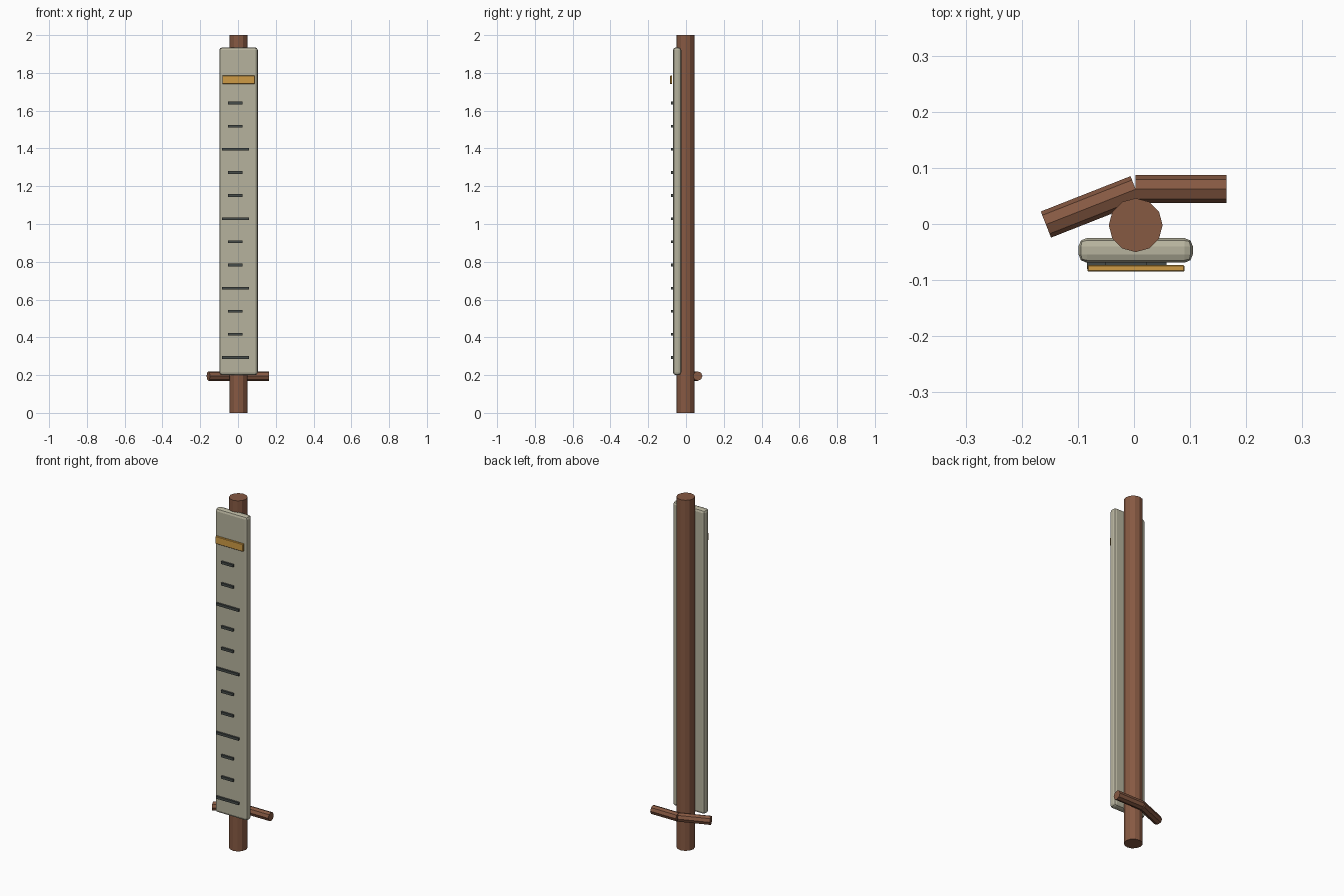
import bpy
from mathutils import Vector

if "Cube" in bpy.data.objects:
    bpy.data.objects.remove(bpy.data.objects["Cube"])


def material(name, rgb):
    m = bpy.data.materials.new(name)
    m.diffuse_color = (*rgb, 1)
    m.use_nodes = True
    m.node_tree.nodes["Principled BSDF"].inputs["Base Color"].default_value = m.diffuse_color
    return m


WOOD = material("wood", (0.24, 0.10, 0.055))
PANEL = material("panel", (0.47, 0.45, 0.34))
DARK = material("dark", (0.06, 0.07, 0.065))
AMBER = material("amber", (0.62, 0.33, 0.06))


def box(name, lo, hi, mat, bevel=0, segments=2):
    lo, hi = Vector(lo), Vector(hi)
    bpy.ops.mesh.primitive_cube_add(size=1, location=(lo + hi) / 2)
    o = bpy.context.object
    o.name = name
    o.scale = hi - lo
    bpy.ops.object.transform_apply(location=False, rotation=False, scale=True)
    o.data.materials.append(mat)
    if bevel:
        b = o.modifiers.new("bevel", "BEVEL")
        b.width, b.segments = bevel, segments
    return o


def rod(name, a, b, radius, sides, mat):
    a, b = Vector(a), Vector(b)
    bpy.ops.mesh.primitive_cylinder_add(vertices=sides, radius=radius,
                                        depth=(b - a).length, location=(a + b) / 2)
    o = bpy.context.object
    o.name = name
    o.rotation_euler = (b - a).to_track_quat('Z', 'Y').to_euler()
    o.data.materials.append(mat)
    return o


# Upright post
rod("post", (0.003, -0.002, 0), (0.003, -0.002, 2), 0.048, 12, WOOD)

# Bent cross bar behind the post
rod("cross_bar_right", (0.003, 0.062, 0.195), (0.165, 0.062, 0.195), 0.025, 8, WOOD)
rod("cross_bar_left", (0.003, 0.062, 0.195), (-0.157, -0.001, 0.195), 0.025, 8, WOOD)

# Gauge board
box("gauge_board", (-0.099, -0.069, 0.2), (0.105, -0.025, 1.935), PANEL, 0.015)

# Scale marks, every third one long
for i in range(12):
    z = 0.293 + i * 0.1225
    x0, x1 = (-0.084, 0.058) if i % 3 == 0 else (-0.052, 0.023)
    box("scale_mark", (x0, -0.080, z - 0.007), (x1, -0.068, z + 0.007), DARK)

# Level marker strip
box("level_marker", (-0.083, -0.085, 1.742), (0.09, -0.073, 1.785), AMBER, 0.002, 1)
